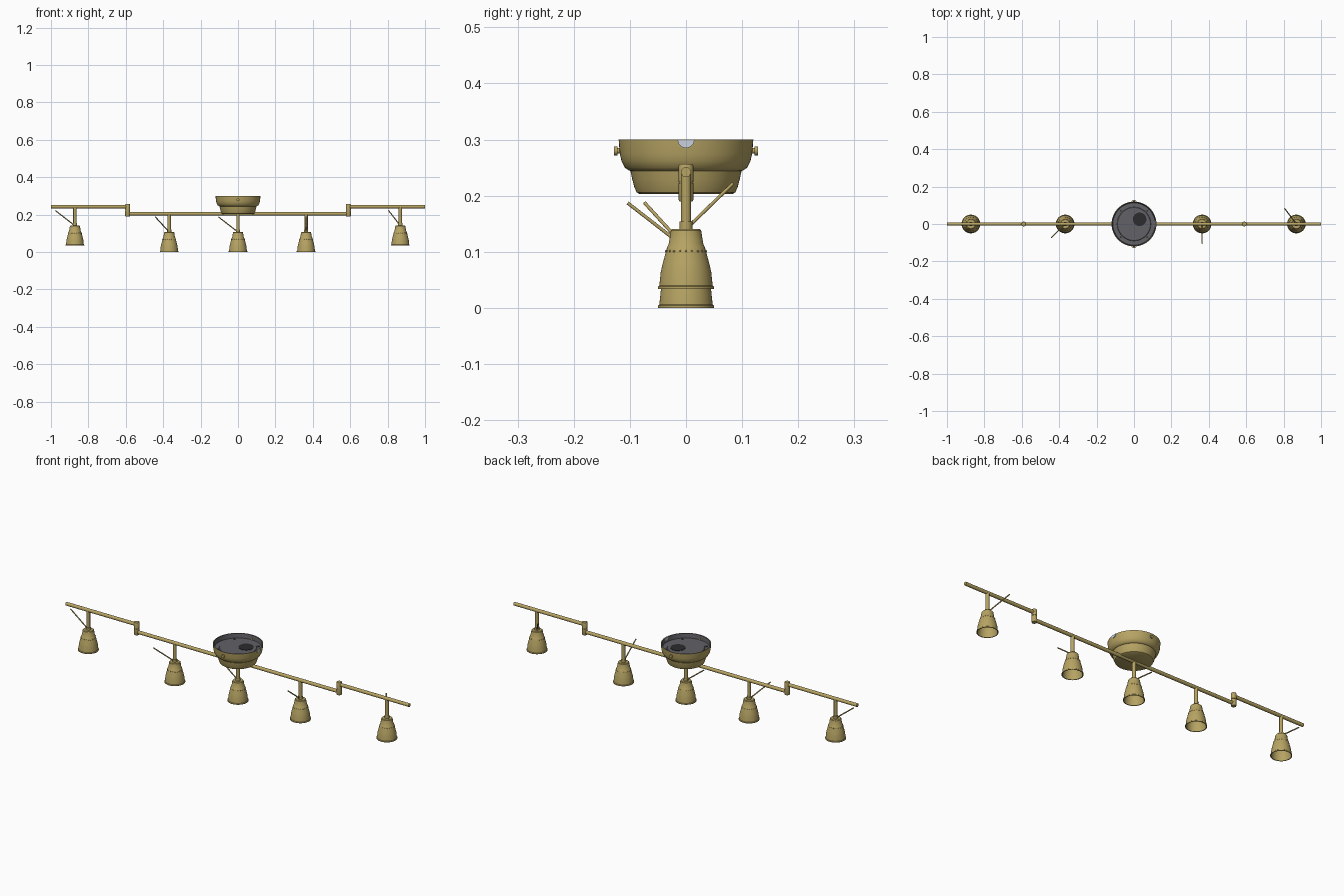
import bpy, bmesh, math
from mathutils import Vector, Matrix

if "Cube" in bpy.data.objects:
    bpy.data.objects.remove(bpy.data.objects["Cube"])


def material(name, rgb):
    m = bpy.data.materials.new(name)
    m.diffuse_color = (*rgb, 1)
    m.use_nodes = True
    m.node_tree.nodes["Principled BSDF"].inputs["Base Color"].default_value = m.diffuse_color
    return m


BRASS = material("aged brass", (0.47, 0.37, 0.125))
GREY = material("dark grey metal", (0.12, 0.12, 0.135))
BLACK = material("near black", (0.025, 0.025, 0.028))
SILVER = material("pale silver", (0.58, 0.64, 0.72))


def finish(name, bm, mat):
    bmesh.ops.recalc_face_normals(bm, faces=bm.faces)
    me = bpy.data.meshes.new(name)
    for f in bm.faces:
        f.smooth = True
    bm.to_mesh(me)
    bm.free()
    me.set_sharp_from_angle(angle=math.radians(35))
    me.materials.append(mat)
    ob = bpy.data.objects.new(name, me)
    bpy.context.collection.objects.link(ob)
    return ob


def lathe(name, profile, mat, loc=(0, 0, 0), n=48):
    """Revolve an (r, z) profile about z; r = 0 ends close the shape."""
    bm = bmesh.new()
    vs = [bm.verts.new((r, 0, z)) for r, z in profile]
    es = [bm.edges.new(p) for p in zip(vs, vs[1:])]
    bmesh.ops.spin(bm, geom=vs + es, cent=(0, 0, 0), axis=(0, 0, 1),
                   angle=2 * math.pi, steps=n, use_duplicate=False)
    bmesh.ops.remove_doubles(bm, verts=bm.verts, dist=1e-5)
    bmesh.ops.translate(bm, verts=bm.verts, vec=loc)
    return finish(name, bm, mat)


def rod(name, a, b, r, mat, n=20):
    """Solid cylinder from point a to point b."""
    a, b = Vector(a), Vector(b)
    d = b - a
    mx = Matrix.Translation((a + b) / 2) @ d.to_track_quat('Z', 'Y').to_matrix().to_4x4()
    bm = bmesh.new()
    bmesh.ops.create_cone(bm, cap_ends=True, segments=n, radius1=r, radius2=r,
                          depth=d.length, matrix=mx)
    return finish(name, bm, mat)


# Ceiling canopy: stepped bowl, with grey mounting pan recessed in its top
lathe("canopy", [(0, 0.203), (0.083, 0.203), (0.088, 0.206), (0.092, 0.215),
                 (0.096, 0.230), (0.099, 0.244), (0.102, 0.245), (0.109, 0.250),
                 (0.115, 0.262), (0.118, 0.275), (0.120, 0.300), (0.118, 0.300),
                 (0.117, 0.284)], BRASS, n=64)
lathe("mounting_pan", [(0.1178, 0.2995), (0.1155, 0.2995), (0.113, 0.276),
                       (0.090, 0.276), (0.088, 0.279), (0, 0.279)], GREY, n=64)
opening = rod("cable_opening", (0, 0, 0), (0, 0, 0.002), 0.036, BLACK, 32)
opening.location = (0.03, 0.025, 0.279)
for i in range(4):
    a = math.radians(45 + 90 * i)
    p = (0.1 * math.cos(a), 0.1 * math.sin(a))
    rod("pan_screw", (*p, 0.275), (*p, 0.279), 0.005, BLACK, 12)

# Side screws and the half-round cable entry
for s in (-1, 1):
    rod("canopy_screw", (0, s * 0.112, 0.280), (0, s * 0.124, 0.280), 0.005, BRASS)
    rod("canopy_screw_head", (0, s * 0.122, 0.280), (0, s * 0.128, 0.280), 0.008, BRASS)
bm = bmesh.new()
bmesh.ops.create_cone(bm, cap_ends=True, segments=32, radius1=0.015, radius2=0.015,
                      depth=0.008, matrix=Matrix.Translation((0.1175, 0, 0.3))
                      @ Matrix.Rotation(math.pi / 2, 4, 'Y'))
cut = bmesh.ops.bisect_plane(bm, geom=bm.verts[:] + bm.edges[:] + bm.faces[:],
                             plane_co=(0, 0, 0.2995), plane_no=(0, 0, 1), clear_outer=True)
bmesh.ops.holes_fill(bm, edges=[e for e in bm.edges if e.is_boundary])
finish("cable_entry", bm, SILVER)

# Rails: low middle bar, raised outer bars, upright swivel joints
LOW, HIGH = 0.204, 0.242
rod("middle_rail", (-0.59, 0, LOW), (0.59, 0, LOW), 0.009, BRASS)
for s in (-1, 1):
    rod("outer_rail", (s * 0.59, 0, HIGH), (s, 0, HIGH), 0.009, BRASS)
    lathe("swivel_joint", [(0, 0.190), (0.012, 0.190), (0.013, 0.192), (0.013, 0.2225),
                           (0.0115, 0.223), (0.0115, 0.224), (0.013, 0.2245),
                           (0.013, 0.254), (0.012, 0.256), (0, 0.256)],
          BRASS, (s * 0.59, 0, 0), 24)


def spot(x, base, rail, heading):
    """One spot lamp: shade, rivets, stem and aiming lever."""
    lathe("lamp_shade", [(0, 0.107), (0.024, 0.107), (0.027, 0.104), (0.031, 0.079),
                         (0.033, 0.076), (0.037, 0.062), (0.0415, 0.045), (0.045, 0.030),
                         (0.0475, 0.006), (0.050, 0.004), (0.050, 0.0),
                         (0.046, 0.0), (0.0435, 0.030), (0.040, 0.045), (0.0355, 0.062),
                         (0.0295, 0.079), (0.025, 0.102), (0, 0.102)], BRASS, (x, 0, base))
    # ring of small rivets around the shoulder
    bm = bmesh.new()
    for i in range(20):
        a = 2 * math.pi * i / 20
        p = (x + 0.0355 * math.cos(a), 0.0355 * math.sin(a), base + 0.067)
        bmesh.ops.create_icosphere(bm, subdivisions=1, radius=0.0022,
                                   matrix=Matrix.Translation(p))
    finish("shade_rivets", bm, BRASS)
    rod("stem", (x, 0, base + 0.105), (x, 0, rail), 0.009, BRASS)
    rod("stem_collar", (x, 0, base + 0.105), (x, 0, base + 0.120), 0.0115, BRASS)
    d = Vector((math.cos(heading), math.sin(heading), 0))
    at = Vector((x, 0, base))
    rod("aiming_lever", at + d * 0.006 + Vector((0, 0, 0.111)),
        at + d * 0.104 + Vector((0, 0, 0.187)), 0.003, BRASS, 12)


for x, base, rail, deg in [(-0.872, 0.034, HIGH, 180), (-0.368, 0, LOW, 225),
                           (0, 0, LOW, 180), (0.364, 0, LOW, 270),
                           (0.868, 0.034, HIGH, 127)]:
    spot(x, base, rail, math.radians(deg))
